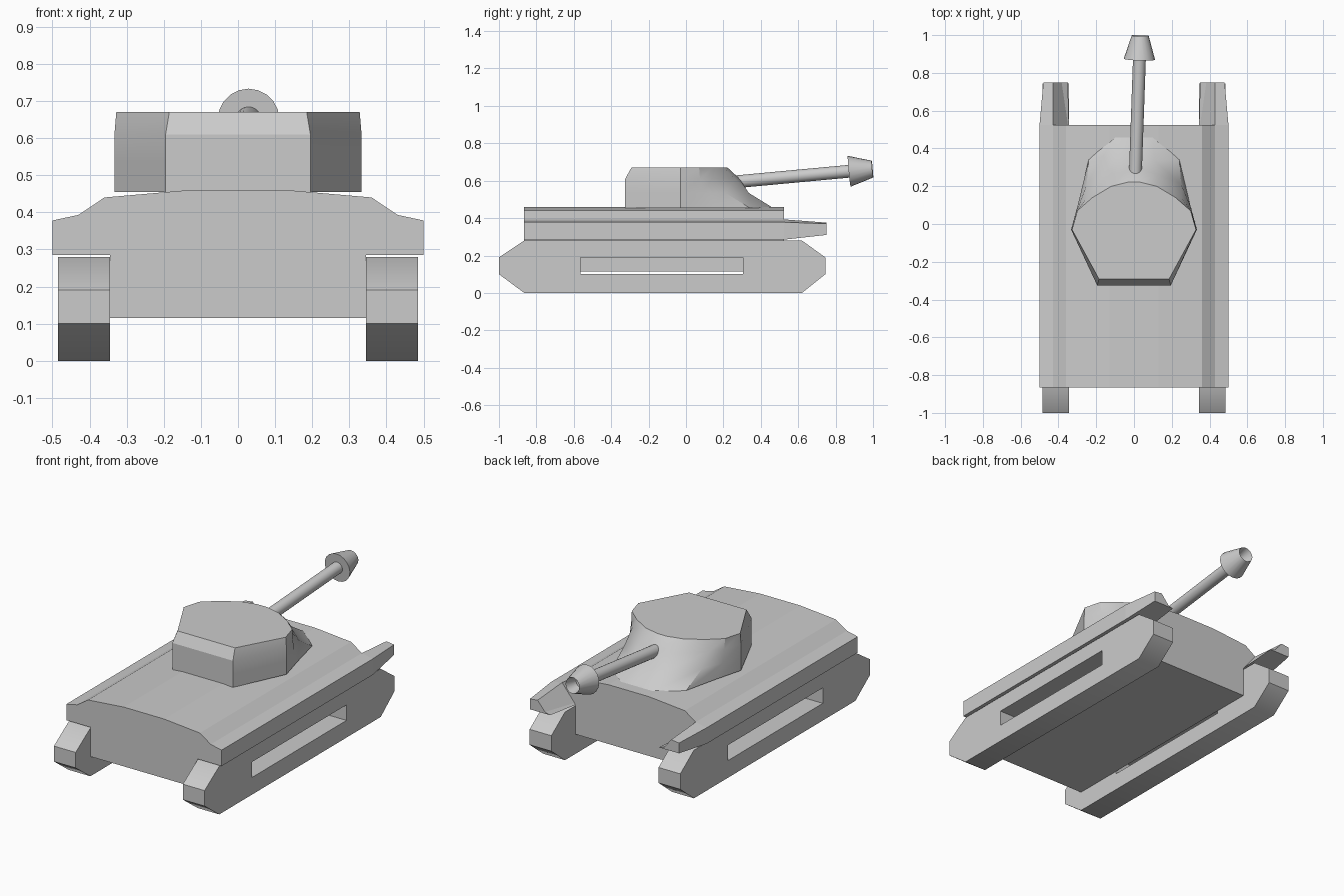
import bpy, bmesh, math
from mathutils import Vector

if "Cube" in bpy.data.objects:
    bpy.data.objects.remove(bpy.data.objects["Cube"])


def loft(name, rings, wrap=False, smooth=0):
    """Skin equal-length rings; cap the ends, or join last ring to first."""
    bm = bmesh.new()
    vs = [[bm.verts.new(p) for p in r] for r in rings]
    n = len(rings[0])
    pairs = list(zip(vs, vs[1:])) + ([(vs[-1], vs[0])] if wrap else [])
    for a, b in pairs:
        for i in range(n):
            j = (i + 1) % n
            bm.faces.new((a[i], a[j], b[j], b[i]))
    if not wrap:
        bm.faces.new(vs[0])
        bm.faces.new(vs[-1])
    bmesh.ops.recalc_face_normals(bm, faces=bm.faces)
    me = bpy.data.meshes.new(name)
    bm.to_mesh(me)
    bm.free()
    ob = bpy.data.objects.new(name, me)
    bpy.context.collection.objects.link(ob)
    if smooth:
        bpy.ops.object.select_all(action='DESELECT')
        ob.select_set(True)
        bpy.context.view_layer.objects.active = ob
        bpy.ops.object.shade_smooth_by_angle(angle=math.radians(smooth))
    return ob


def mirrored(half):
    """Complete a right-hand half profile with its left-hand copy."""
    return half + [(-x, y) for x, y in reversed(half)]


# Hull: cross-section with overhanging fenders, extruded along y
section = mirrored([(.345, .115), (.345, .285), (.5, .285), (.5, .378),
                    (.43, .393), (.36, .44), (.13, .46)])
loft("hull", [[(x, y, z) for x, z in section] for y in (-.865, .525)])

# Tracks with a through slot, and tapered fender tips
outer = [(-1, .1), (-1, .19), (-.865, .28), (.62, .28),
         (.745, .19), (.745, .1), (.62, 0), (-.865, 0)]
slot = [(-.565, .13), (-.565, .16), (-.565, .19), (.305, .19),
        (.305, .16), (.305, .13), (.305, .1), (-.565, .1)]
tip_base = [(.345, .285), (.5, .285), (.5, .378), (.43, .393), (.35, .295)]
tip_end = [(.35, .31), (.48, .31), (.48, .37), (.43, .376), (.383, .32)]
for side, s in (("left", -1), ("right", 1)):
    loft(side + "_track",
         [[(s * x, y, z) for y, z in prof] for prof, x in
          ((outer, .345), (outer, .485), (slot, .485), (slot, .345))],
         wrap=True, smooth=44)
    loft(side + "_fender_tip",
         [[(s * x, y, z) for x, z in prof]
          for prof, y in ((tip_base, .525), (tip_end, .75))])

# Turret: rings flaring forward into the sloped gun face
turret = [
    (.455, [(.195, -.325), (.333, -.03), (.29, .13), (.24, .34), (.1, .465)]),
    (.535, [(.195, -.325), (.333, -.03), (.3, .09), (.25, .21), (.11, .335)]),
    (.61, [(.195, -.325), (.333, -.03), (.3, .075), (.25, .14), (.12, .265)]),
    (.67, [(.185, -.292), (.328, -.03), (.3, .07), (.22, .14), (.12, .2)]),
]
loft("turret", [[(x, y, z) for x, y in mirrored(h + [(.03, h[-1][1] + (.022 if z > .6 else 0))])]
                for z, h in turret], smooth=28)

# Gun: barrel and hollow flared muzzle turned about a slightly raised axis
start, end = Vector((.005, .2, .588)), Vector((.033, .997, .662))
axis = (end - start).normalized()
length = (end - start).length
side_dir = axis.cross(Vector((0, 0, 1))).normalized()
up_dir = side_dir.cross(axis)


def turned(name, profile, n=20):
    loft(name, [[start + axis * d + r * (math.cos(a) * side_dir + math.sin(a) * up_dir)
                 for a in (2 * math.pi * i / n for i in range(n))]
                for d, r in profile], smooth=35)


turned("gun_barrel", [(-.05, .034), (length - .08, .034)])
turned("muzzle", [(length - .125, .034), (length - .125, .083),
                  (length, .045), (length - .07, .028)])
